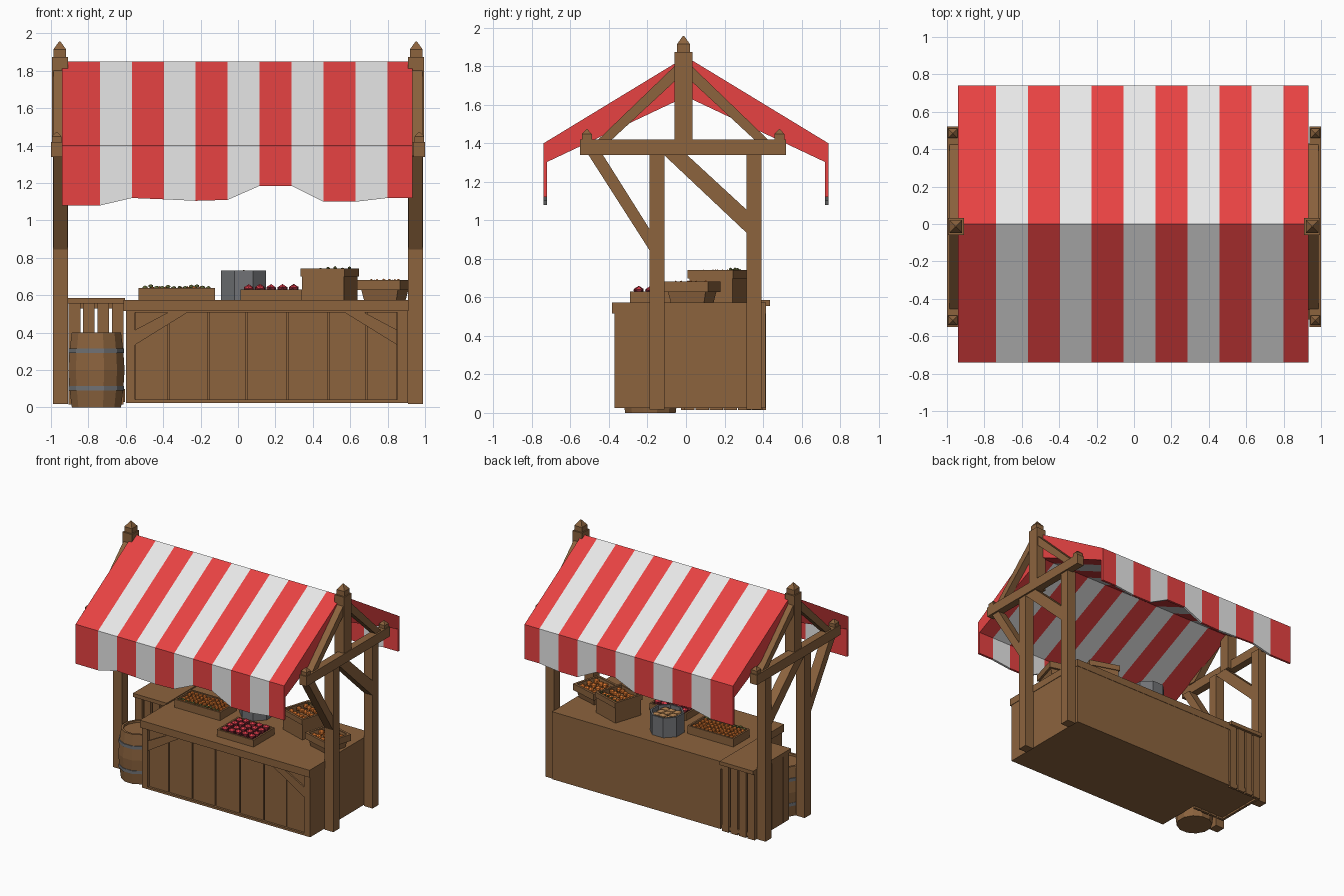
import bpy, bmesh, math, random
from mathutils import Matrix, Vector

if "Cube" in bpy.data.objects:
    bpy.data.objects.remove(bpy.data.objects["Cube"], do_unlink=True)
random.seed(4)


def material(name, r, g, b):
    m = bpy.data.materials.new(name)
    m.use_nodes = True
    m.diffuse_color = (r, g, b, 1)
    m.node_tree.nodes["Principled BSDF"].inputs["Base Color"].default_value = (r, g, b, 1)
    return m


wood = material("brown wood", .262, .126, .048)
red = material("red cloth", .81, .056, .056)
white = material("white cloth", .81, .81, .81)
iron = material("grey metal", .165, .17, .18)
orange = material("orange produce", .78, .2, .03)
apple = material("red fruit", .74, .045, .07)
maroon = material("dark red fruit", .16, .015, .025)
green = material("leaf green", .13, .15, .04)
tan = material("tan potato", .4, .2, .075)


def finish(name, bm, *mats):
    bmesh.ops.recalc_face_normals(bm, faces=bm.faces)
    mesh = bpy.data.meshes.new(name)
    bm.to_mesh(mesh)
    bm.free()
    for m in mats:
        mesh.materials.append(m)
    ob = bpy.data.objects.new(name, mesh)
    bpy.context.collection.objects.link(ob)
    return ob


def add_box(bm, x, y, z):
    """Add a box given by its (low, high) range on each axis."""
    size = Matrix.Diagonal((x[1] - x[0], y[1] - y[0], z[1] - z[0], 1))
    mid = Matrix.Translation((sum(x) / 2, sum(y) / 2, sum(z) / 2))
    bmesh.ops.create_cube(bm, size=1, matrix=mid @ size)


def box(name, x, y, z):
    bm = bmesh.new()
    add_box(bm, x, y, z)
    return finish(name, bm, wood)


def prism(name, points, low, high, axis):
    """Extrude an outline along x (points are y, z) or along y (points are x, z)."""
    bm = bmesh.new()
    place = (lambda a, b: (low, a, b)) if axis == "x" else (lambda a, b: (a, low, b))
    face = bm.faces.new([bm.verts.new(place(*p)) for p in points])
    side = bmesh.ops.extrude_face_region(bm, geom=[face])["geom"]
    step = Vector((high - low, 0, 0)) if axis == "x" else Vector((0, high - low, 0))
    bmesh.ops.translate(bm, vec=step, verts=[v for v in side if isinstance(v, bmesh.types.BMVert)])
    return finish(name, bm, wood)


def lathe(name, profile, sides, x, y, mat):
    bm = bmesh.new()
    rings = []
    for r, z in profile:
        turn = [math.tau * (i + .5) / sides for i in range(sides)]
        rings.append([bm.verts.new((x + r * math.cos(a), y + r * math.sin(a), z)) for a in turn])
    for a, b in zip(rings, rings[1:]):
        for i in range(sides):
            j = (i + 1) % sides
            bm.faces.new((a[i], a[j], b[j], b[i]))
    bm.faces.new(rings[0])
    bm.faces.new(rings[-1])
    return finish(name, bm, mat)


def finial(name, x, y, z, half, cap, peak):
    """Square cap with a pyramid on top."""
    bm = bmesh.new()
    add_box(bm, (x - half, x + half), (y - half, y + half), (z, z + cap))
    bmesh.ops.create_cone(bm, segments=4, radius1=half * 1.41, radius2=half * .12, depth=peak, cap_ends=True,
                          matrix=Matrix.Translation((x, y, z + cap + peak / 2)) @ Matrix.Rotation(math.pi / 4, 4, "Z"))
    return finish(name, bm, wood)


# Timber frame at each end
for side, s in (("left", 1), ("right", -1)):
    post_in, post_out = s * .91, s * .988
    for part, y in (("front", -.15), ("back", .352)):
        box(f"{side}_{part}_post", sorted((post_in, post_out)), (y - .039, y + .039), (.018, 1.35))
    box(f"{side}_cross_beam", sorted((s * .938, s)), (-.55, .52), (1.34, 1.42))
    box(f"{side}_king_post", sorted((post_in, s * .995)), (-.06, .033), (1.345, 1.875))
    finial(f"{side}_king_finial", s * .953, -.013, 1.875, .034, .04, .043)
    for part, y in (("front", -.515), ("back", .485)):
        finial(f"{side}_{part}_beam_finial", s * .969, y, 1.42, .026, .028, .026)
    braces = {
        "front_brace": [(-.51, 1.345), (-.435, 1.345), (-.18, .94), (-.18, .83)],
        "middle_brace": [(-.12, 1.345), (0, 1.345), (.32, 1.05), (.32, .93)],
        "front_rafter": [(-.05, 1.81), (-.46, 1.415), (-.39, 1.415), (-.05, 1.73)],
        "back_rafter": [(.02, 1.81), (.43, 1.415), (.36, 1.415), (.02, 1.73)],
    }
    for part, points in braces.items():
        inner = .912 if "brace" in part else .93
        prism(f"{side}_{part}", points, s * inner, s * .986, "x")

# Thick striped awning with hanging front and back edges
edges = [-.94] + [-.738 + .1707 * i for i in range(10)] + [.932]
hems = [1.08, 1.08, 1.12, 1.113, 1.105, 1.11, 1.185, 1.185, 1.10, 1.10, 1.12, 1.12]
bm = bmesh.new()
columns = []
for x, hem in zip(edges, hems):
    half = [(.74, 1.4), (.74, hem), (.722, hem), (.722, 1.303)]
    outline = [(0, 1.85)] + half + [(0, 1.643)] + [(-y, z) for y, z in reversed(half)]
    columns.append([bm.verts.new((x, y, z)) for y, z in outline])
for i, (a, b) in enumerate(zip(columns, columns[1:])):
    for j in range(len(a)):
        k = (j + 1) % len(a)
        bm.faces.new((a[j], b[j], b[k], a[k])).material_index = i % 2
bm.faces.new(columns[0])
bm.faces.new(columns[-1])
finish("awning", bm, red, white)

# Counter with framed plank front
box("counter_body", (-.6, .908), (-.345, .412), (.025, .515))
box("counter_top", (-.612, .912), (-.385, .415), (.515, .574))
for part, x, z in (("right_stile", (-.6, -.552), (.025, .515)), ("left_stile", (.852, .908), (.025, .515)),
                   ("bottom_rail", (-.552, .852), (.025, .042)), ("top_rail", (-.552, .852), (.508, .515))):
    box(f"counter_{part}", x, (-.372, -.34), z)
bm = bmesh.new()
seams = [-.552, -.372, -.16, .045, .267, .482, .686, .852]
for a, b in zip(seams, seams[1:]):
    add_box(bm, (a + .004, b - .004), (-.355, -.34), (.042, .508))
finish("counter_planks", bm, wood)
for side, s in (("left", 1), ("right", -1)):
    arch = [(.7, .335), (.42, .508), (.525, .508), (.7, .415)]
    prism(f"counter_{side}_corner_brace", [(.15 + s * x, z) for x, z in arch], -.368, -.35, "y")

# Slatted cabinet beside the counter
box("cabinet_top", (-.908, -.605), (-.05, .435), (.555, .585))
box("cabinet_floor", (-.9, -.605), (-.01, .41), (.03, .06))
bm = bmesh.new()
for i in range(4):
    x = -.905 + i * .077
    for y in (-.025, .395):
        add_box(bm, (x, x + .062), (y, y + .02), (.015, .556))
for i in range(6):
    y = -.025 + i * .0735
    add_box(bm, (-.905, -.885), (y, y + .07), (.015, .556))
for y in (-.005, .385):
    add_box(bm, (-.885, -.605), (y, y + .01), (.06, .1))
    add_box(bm, (-.885, -.605), (y, y + .01), (.53, .555))
finish("cabinet_slats", bm, wood)

# Barrel
bx, by = -.757, -.185
lathe("barrel", [(.136, 0), (.149, .1), (.156, .2), (.149, .3), (.136, .402), (.118, .402), (.118, .385)],
      12, bx, by, wood)
for part, z in (("lower", .09), ("upper", .29)):
    lathe(f"barrel_{part}_hoop", [(.154, z), (.154, z + .025)], 12, bx, by, iron)


def add_walls(bm, w, d, t, z):
    for s in (-1, 1):
        add_box(bm, (-w / 2, w / 2), sorted((s * d / 2, s * (d / 2 - t))), z)
        add_box(bm, sorted((s * w / 2, s * (w / 2 - t))), (-d / 2, d / 2), z)


def tray(name, x, y, w, d, h, angle=0, flare=1, rim=0):
    """Open box with an optional raised rim; returns its placement matrix."""
    bm = bmesh.new()
    add_box(bm, (-w / 2, w / 2), (-d / 2, d / 2), (0, h * .6))
    add_walls(bm, w, d, .014, (0, h))
    for v in bm.verts:
        k = flare + (1 - flare) * v.co.z / h
        v.co.x *= k
        v.co.y *= k
    if rim:
        add_walls(bm, w + .014, d + .014, .018, (h - rim, h + .003))
    place = Matrix.Translation((x, y, .574)) @ Matrix.Rotation(math.radians(angle), 4, "Z")
    finish(name, bm, wood).matrix_world = place
    return place


def produce(name, place, w, d, z, nx, ny, r, mats, scale=(1, 1, 1)):
    """Grid of small low-poly lumps; a second colour goes on their sides."""
    bm = bmesh.new()
    for i in range(nx):
        for j in range(ny):
            spot = ((i + .5) / nx - .5) * w, ((j + .5) / ny - .5) * d, z + random.uniform(-.005, .005)
            shape = Matrix.Translation(spot) @ Matrix.Rotation(random.random(), 4, "Z") @ Matrix.Diagonal((*scale, 1))
            bmesh.ops.create_icosphere(bm, subdivisions=1, radius=r, matrix=shape)
    bm.normal_update()
    for f in bm.faces:
        f.material_index = int(len(mats) > 1 and f.normal.z < .3)
    finish(name, bm, *mats).matrix_world = place


# Goods on the counter
place = tray("carrot_tray", -.328, .05, .41, .21, .066)
produce("carrots", place, .37, .18, .054, 10, 5, .017, [orange])
produce("carrot_leaves", place @ Matrix.Translation((0, -.085, 0)), .37, .01, .07, 12, 1, .01, [green], (1.5, .6, 1))

place = tray("fruit_tray", .178, -.155, .33, .27, .056)
produce("fruit", place, .3, .24, .052, 5, 4, .03, [apple, maroon])

place = tray("tall_crate", .49, .165, .235, .235, .165, -18, 1, .04)
produce("crate_carrots", place, .2, .2, .145, 5, 3, .022, [orange])
produce("crate_leaves", place @ Matrix.Translation((0, .095, 0)), .2, .02, .168, 5, 1, .01, [green])

place = tray("flared_tray", .785, .032, .225, .225, .105, -16, .8, .05)
produce("tray_carrots", place, .2, .2, .085, 4, 3, .025, [orange])

# Metal bucket of potatoes
lathe("bucket", [(.13, .574), (.13, .733), (.115, .733), (.115, .70)], 8, .03, .2, iron)
produce("potatoes", Matrix.Translation((.03, .2, 0)), .16, .16, .708, 3, 3, .036, [tan], (1.1, .9, .7))
